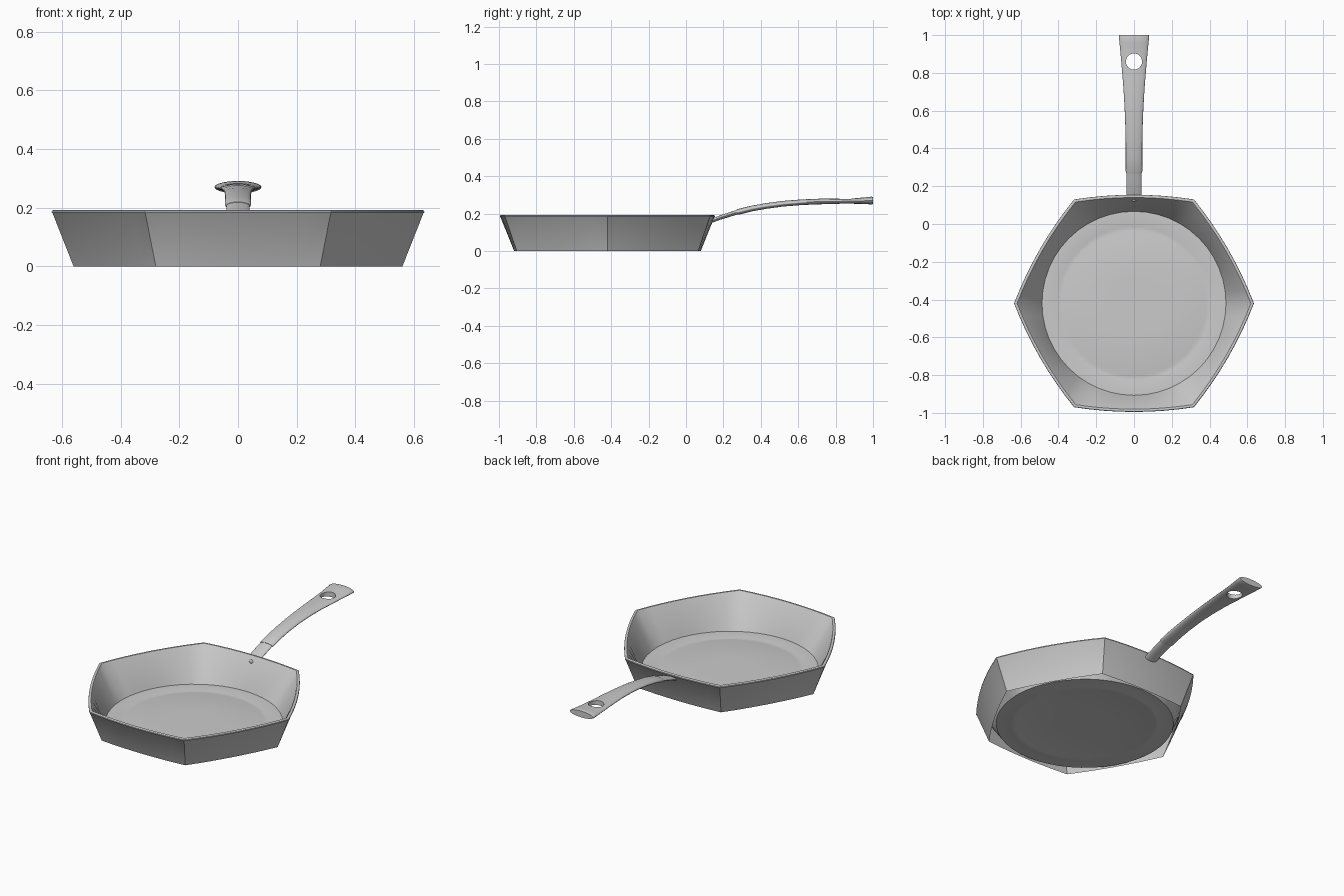
import bpy, bmesh, math
from mathutils import Vector

if "Cube" in bpy.data.objects:
    bpy.data.objects.remove(bpy.data.objects["Cube"], do_unlink=True)

metal = bpy.data.materials.new("light_grey_metal")
metal.use_nodes = True
GREY = (0.6, 0.6, 0.6, 1.0)
metal.diffuse_color = GREY
metal.node_tree.nodes["Principled BSDF"].inputs["Base Color"].default_value = GREY

CY = -0.42          # pan centre on y
SEG = 8             # segments per hexagon side


def finish(name, bm, angle=30):
    bmesh.ops.recalc_face_normals(bm, faces=bm.faces[:])
    me = bpy.data.meshes.new(name)
    bm.to_mesh(me)
    bm.free()
    ob = bpy.data.objects.new(name, me)
    bpy.context.collection.objects.link(ob)
    me.materials.append(metal)
    bpy.ops.object.select_all(action='DESELECT')
    ob.select_set(True)
    bpy.context.view_layer.objects.active = ob
    bpy.ops.object.shade_smooth_by_angle(angle=math.radians(angle))
    return ob


def loft(bm, loops):
    rings = [[bm.verts.new(p) for p in loop] for loop in loops]
    for a, b in zip(rings, rings[1:]):
        n = len(a)
        for i in range(n):
            j = (i + 1) % n
            bm.faces.new((a[i], a[j], b[j], b[i]))
    return rings


def hexagon(r, bulge, z):
    """Hexagon with corners on the x axis and gently bowed sides."""
    pts = []
    for k in range(6):
        a, b = (Vector((math.cos(math.radians(60 * i)), math.sin(math.radians(60 * i)), 0)) * r
                for i in (k, k + 1))
        out = (a + b).normalized()
        for s in range(SEG):
            t = s / SEG
            pts.append(a.lerp(b, t) + out * bulge * 4 * t * (1 - t) + Vector((0, CY, z)))
    return pts


def circle(r, z):
    n = 6 * SEG
    return [Vector((r * math.cos(math.tau * i / n), CY + r * math.sin(math.tau * i / n), z))
            for i in range(n)]


# Pan: bowed hexagonal outside, rolled rim, inside blending to a round floor
bm = bmesh.new()
loops = [hexagon(r, b, z) for r, b, z in (
    (0.56, 0.014, 0.0), (0.631, 0.025, 0.180), (0.635, 0.025, 0.184), (0.634, 0.025, 0.189),
    (0.629, 0.025, 0.192), (0.619, 0.024, 0.192), (0.614, 0.024, 0.187))]
loops += [circle(r, z) for r, z in (
    (0.487, 0.004), (0.42, 0.004), (0.405, 0.001), (0.385, 0.001), (0.37, 0.004), (0.15, 0.004))]
rings = loft(bm, loops)
bm.faces.new(rings[-1])
finish("pan_body", bm, 28)


# Handle pieces: oval sections (y, z, half width, half thickness) swept along y
def sweep(name, sections, n=28):
    bm = bmesh.new()
    loops = []
    for i, (y, z, w, h) in enumerate(sections):
        p, q = sections[max(i - 1, 0)], sections[min(i + 1, len(sections) - 1)]
        tilt = math.atan2(q[1] - p[1], q[0] - p[0])
        loop = []
        for k in range(n):
            a = math.tau * k / n
            up = h * math.sin(a)
            loop.append(Vector((w * math.cos(a), y - up * math.sin(tilt), z + up * math.cos(tilt))))
        loops.append(loop)
    rings = loft(bm, loops)
    bm.faces.new(rings[0])
    bm.faces.new(rings[-1])
    return finish(name, bm, 40)


sweep("handle_stem", [(0.135, 0.160, 0.040, 0.010), (0.18, 0.178, 0.040, 0.011),
                      (0.23, 0.194, 0.040, 0.012), (0.285, 0.211, 0.039, 0.012)])
handle = sweep("handle_grip", [
    (0.270, 0.207, 0.041, 0.013), (0.278, 0.209, 0.044, 0.015), (0.35, 0.227, 0.044, 0.015),
    (0.43, 0.241, 0.044, 0.015), (0.52, 0.253, 0.046, 0.015), (0.62, 0.261, 0.050, 0.015),
    (0.72, 0.265, 0.056, 0.015), (0.82, 0.266, 0.064, 0.014), (0.90, 0.267, 0.071, 0.015),
    (0.96, 0.269, 0.077, 0.018), (0.993, 0.270, 0.080, 0.021), (1.0, 0.270, 0.078, 0.019)])

# Hanging hole through the grip
bpy.ops.mesh.primitive_cylinder_add(vertices=32, radius=0.043, depth=0.2, location=(0, 0.86, 0.266))
cutter = bpy.context.object
cutter.name = "hole_cutter"
cutter.hide_render = True
cutter.data.materials.append(metal)
cut = handle.modifiers.new("hole", 'BOOLEAN')
cut.object = cutter
cut.operation = 'DIFFERENCE'
cut.solver = 'EXACT'
bpy.ops.object.select_all(action='DESELECT')
handle.select_set(True)
bpy.context.view_layer.objects.active = handle
bpy.ops.object.modifier_apply(modifier=cut.name)
bpy.data.objects.remove(cutter, do_unlink=True)
bpy.ops.object.shade_smooth_by_angle(angle=math.radians(40))

# Rivet on the inside wall
bm = bmesh.new()
bmesh.ops.create_uvsphere(bm, u_segments=16, v_segments=8, radius=0.012)
bmesh.ops.scale(bm, verts=bm.verts[:], vec=(1, 0.6, 1))
bmesh.ops.translate(bm, verts=bm.verts[:], vec=(0, 0.126, 0.16))
finish("rivet", bm, 60)
